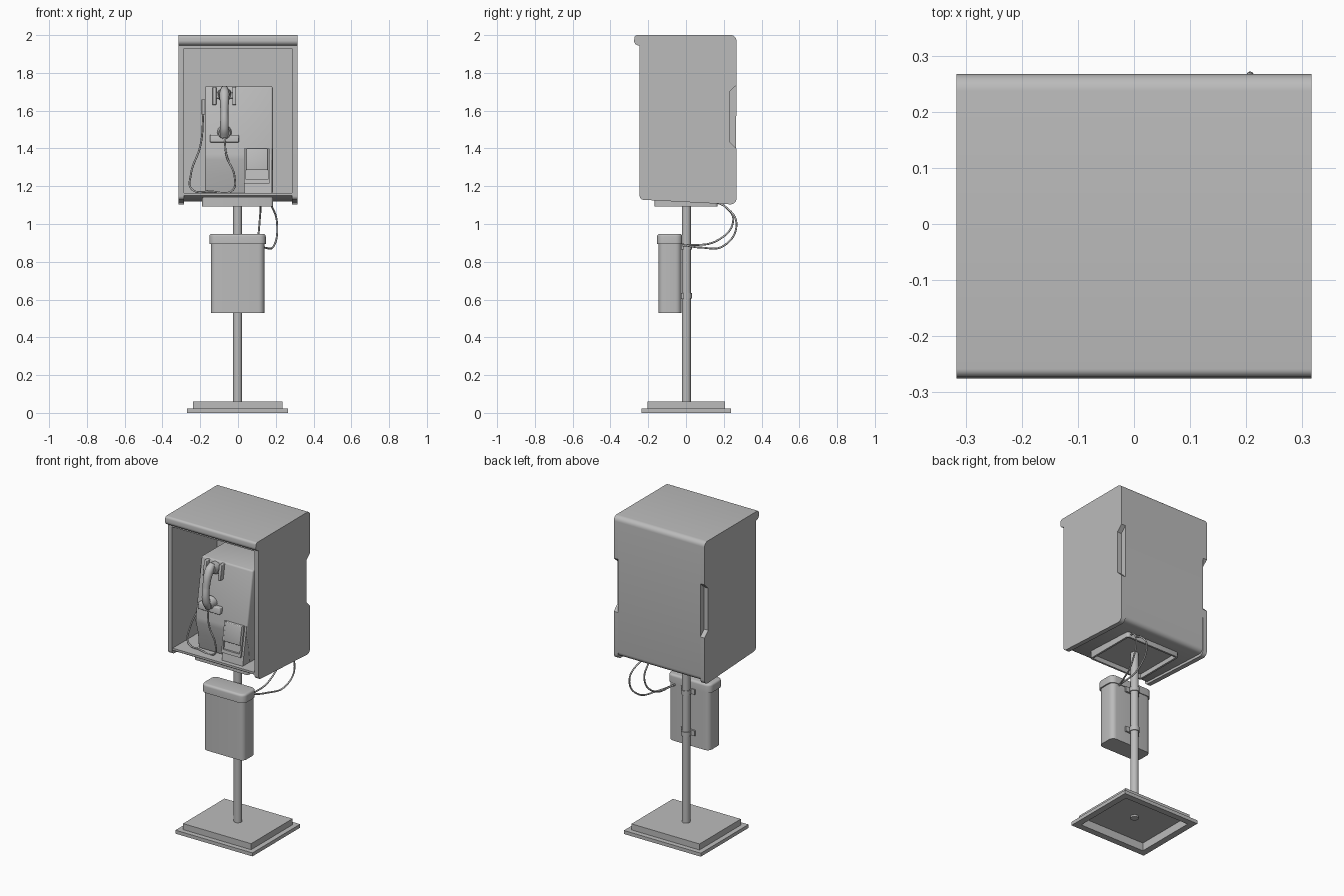
import bpy
import bmesh
import math
from mathutils import Vector

cube = bpy.data.objects.get("Cube")
if cube:
    bpy.data.objects.remove(cube, do_unlink=True)

grey = bpy.data.materials.new("plain_grey")
grey.use_nodes = True
grey.diffuse_color = (0.5, 0.5, 0.5, 1)
grey.node_tree.nodes["Principled BSDF"].inputs["Base Color"].default_value = (0.5, 0.5, 0.5, 1)


def finish(bm, name):
    bmesh.ops.recalc_face_normals(bm, faces=bm.faces)
    mesh = bpy.data.meshes.new(name)
    bm.to_mesh(mesh)
    bm.free()
    mesh.materials.append(grey)
    ob = bpy.data.objects.new(name, mesh)
    bpy.context.collection.objects.link(ob)
    bpy.ops.object.select_all(action='DESELECT')
    ob.select_set(True)
    bpy.context.view_layer.objects.active = ob
    bpy.ops.object.shade_smooth_by_angle(angle=math.radians(35))
    return ob


def prism(name, profile, x0, x1, bevel=0):
    """Side profile of (y, z) points extruded along x."""
    bm = bmesh.new()
    face = bm.faces.new([bm.verts.new((x0, y, z)) for y, z in profile])
    new = bmesh.ops.extrude_face_region(bm, geom=[face])["geom"]
    bmesh.ops.translate(bm, vec=(x1 - x0, 0, 0),
                        verts=[v for v in new if isinstance(v, bmesh.types.BMVert)])
    bmesh.ops.recalc_face_normals(bm, faces=bm.faces)
    if bevel:
        edges = [e for e in bm.edges if e.calc_face_angle(0) > 0.6]
        bmesh.ops.bevel(bm, geom=edges, offset=bevel, segments=3, profile=0.5, affect='EDGES')
    return finish(bm, name)


def box_mesh(lo, hi):
    bm = bmesh.new()
    bmesh.ops.create_cube(bm, size=1)
    for v in bm.verts:
        v.co = Vector([lo[i] if v.co[i] < 0 else hi[i] for i in range(3)])
    return bm


def box(name, lo, hi, round_edges=0, top_edges=0):
    """Box with rounded upright edges and optionally a rounded top rim."""
    bm = box_mesh(lo, hi)
    if round_edges:
        edges = [e for e in bm.edges if abs(e.verts[0].co.z - e.verts[1].co.z) > 1e-4]
        bmesh.ops.bevel(bm, geom=edges, offset=round_edges, segments=5, profile=0.5, affect='EDGES')
    if top_edges:
        edges = [e for e in bm.edges if all(abs(v.co.z - hi[2]) < 1e-4 for v in e.verts)]
        bmesh.ops.bevel(bm, geom=edges, offset=top_edges, segments=4, profile=0.5, affect='EDGES')
    return finish(bm, name)


def raise_face(bm, up, inset, height):
    """Inset the flat top or bottom face and push it upward."""
    face = max(bm.faces, key=lambda f: f.calc_center_median().z * up)
    bmesh.ops.inset_region(bm, faces=[face], thickness=inset)
    new = bmesh.ops.extrude_face_region(bm, geom=[face])["geom"]
    bmesh.ops.delete(bm, geom=[face], context='FACES_ONLY')
    bmesh.ops.translate(bm, vec=(0, 0, height),
                        verts=[v for v in new if isinstance(v, bmesh.types.BMVert)])


def cylinder(name, start, end, r0, r1=None, sides=24):
    bm = bmesh.new()
    start, end = Vector(start), Vector(end)
    axis = end - start
    bmesh.ops.create_cone(bm, cap_ends=True, segments=sides, radius1=r0,
                          radius2=r0 if r1 is None else r1, depth=axis.length)
    bmesh.ops.rotate(bm, verts=bm.verts, matrix=axis.to_track_quat('Z', 'Y').to_matrix())
    bmesh.ops.translate(bm, verts=bm.verts, vec=(start + end) / 2)
    return finish(bm, name)


def cable(name, points, radius, widths=None):
    curve = bpy.data.curves.new(name, 'CURVE')
    curve.dimensions = '3D'
    curve.bevel_depth = radius
    curve.bevel_resolution = 3
    curve.use_fill_caps = True
    spline = curve.splines.new('BEZIER')
    spline.bezier_points.add(len(points) - 1)
    for i, p in enumerate(points):
        bp = spline.bezier_points[i]
        bp.co = p
        bp.handle_left_type = bp.handle_right_type = 'AUTO'
        bp.radius = widths[i] if widths else 1
    curve.materials.append(grey)
    ob = bpy.data.objects.new(name, curve)
    bpy.context.collection.objects.link(ob)


def arc(cy, cz, r, a0, a1, n=6):
    return [(cy + r * math.cos(math.radians(a0 + (a1 - a0) * i / n)),
             cz + r * math.sin(math.radians(a0 + (a1 - a0) * i / n))) for i in range(n + 1)]


# Cabinet: rounded hood lip shared by the wrap and the side panels
hood = [(-0.245, 1.945)] + arc(-0.25, 1.97, 0.025, 260, 180) + arc(-0.258, 1.985, 0.015, 180, 90)
hood += arc(0.237, 1.97, 0.03, 90, 0)
wrap = hood + arc(0.235, 1.15, 0.03, 0, -90) + [(-0.225, 1.142), (-0.24, 1.152), (-0.24, 1.165),
                                               (0.2, 1.165), (0.2, 1.93), (-0.245, 1.93)]
prism("cabinet_wrap", wrap, -0.287, 0.287)
notch = [(0.267, 1.735), (0.23, 1.70), (0.23, 1.435), (0.267, 1.40)]
side = hood + notch + arc(0.237, 1.134, 0.03, 0, -90) + arc(-0.225, 1.148, 0.02, 270, 180)
for s, label in ((-1, "right"), (1, "left")):
    prism(label + "_side_panel", side, s * 0.287, s * 0.316)

# Mounting tray under the cabinet
bm = box_mesh((-0.19, -0.167, 1.092), (0.186, 0.167, 1.14))
upright = [e for e in bm.edges if abs(e.verts[0].co.z - e.verts[1].co.z) > 0.01]
bmesh.ops.bevel(bm, geom=upright, offset=0.015, segments=3, profile=0.5, affect='EDGES')
raise_face(bm, -1, 0.012, 0.028)
finish(bm, "mounting_tray")

# Pole and stepped hollow base
cylinder("pole", (-0.002, 0.002, 0.04), (-0.002, 0.002, 1.13), 0.024)
bm = box_mesh((-0.27, -0.236, 0), (0.266, 0.238, 0.022))
raise_face(bm, 1, 0.044, 0.038)
raise_face(bm, -1, 0.056, 0.05)
finish(bm, "base")

# Storage box with its lid and clamps
box("storage_box", (-0.143, -0.145, 0.53), (0.139, -0.025, 0.91), 0.03)
box("storage_lid", (-0.152, -0.153, 0.895), (0.147, -0.02, 0.948), 0.035, 0.014)
for i, z in enumerate((0.62, 0.88)):
    box(f"clamp_plate_{i}", (-0.05, -0.03, z - 0.016), (0.046, -0.014, z + 0.016))
    cylinder(f"clamp_ring_{i}", (-0.002, 0.002, z - 0.014), (-0.002, 0.002, z + 0.014), 0.029)

# Loose cables behind the pole
cable("inner_cable", [(0.12, 0.15, 1.12), (0.12, 0.21, 1.09), (0.115, 0.25, 1.02),
                      (0.105, 0.17, 0.915), (0.095, -0.02, 0.885)], 0.005)
cable("outer_cable", [(0.15, 0.14, 1.12), (0.18, 0.21, 1.09), (0.207, 0.267, 1.0),
                      (0.19, 0.2, 0.885), (0.14, 0.08, 0.875), (0.09, -0.02, 0.89)], 0.005)


# Telephone body: sloping front, tucked under on the handset side
def front(z):
    return -0.115 - 0.171 * (1.73 - z)


body = [(0.205, 1.73), (front(1.73), 1.73), (front(1.37), 1.37), (-0.178, 1.34),
        (-0.155, 1.26), (-0.145, 1.16), (0.205, 1.16)]
prism("phone_body", body, -0.175, 0.184, 0.01)
prism("phone_lower_front", [(front(1.40), 1.40), (front(1.163), 1.163), (-0.1, 1.163), (-0.1, 1.40)],
      0.035, 0.181)


def slope_plate(name, x0, x1, z0, z1, out, bevel=0):
    prism(name, [(front(z1) - out, z1), (front(z0) - out, z0),
                 (front(z0) + 0.02, z0), (front(z1) + 0.02, z1)], x0, x1, bevel)


# Coin return: frame rails, flap and tray lip
for i, x in enumerate((0.033, 0.158)):
    slope_plate(f"coin_rail_{i}", x, x + 0.01, 1.215, 1.40, 0.012)
slope_plate("coin_flap", 0.043, 0.158, 1.285, 1.40, 0.016, 0.004)
slope_plate("coin_tray", 0.043, 0.158, 1.215, 1.235, 0.012)

# Handset cradle
slope_plate("upper_cradle", -0.135, -0.01, 1.665, 1.695, 0.018, 0.004)
for i, x in enumerate((-0.135, -0.03)):
    slope_plate(f"upper_hook_{i}", x, x + 0.02, 1.63, 1.725, 0.03, 0.004)
slope_plate("lower_cradle", -0.148, 0.005, 1.432, 1.472, 0.026, 0.005)

# Handset
hx = -0.072
cylinder("earpiece", (hx, front(1.69), 1.685), (hx, front(1.69) - 0.045, 1.695), 0.038, 0.03)
cylinder("mouthpiece", (hx, front(1.48), 1.485), (hx, front(1.48) - 0.045, 1.48), 0.038, 0.03)
cable("handset_grip", [(hx, -0.15, 1.715), (hx, -0.182, 1.69), (hx, -0.214, 1.59),
                       (hx, -0.215, 1.51), (hx, -0.19, 1.465)], 0.023, [0.9, 1.15, 0.9, 1.0, 1.0])

# Cord outlet and hanging cord
box("cord_outlet", (-0.192, -0.11, 1.58), (-0.17, -0.06, 1.66), 0.006)
cable("handset_cord", [(-0.183, -0.085, 1.59), (-0.198, -0.09, 1.42), (-0.25, -0.12, 1.26),
                       (-0.245, -0.15, 1.185), (-0.14, -0.18, 1.172), (-0.03, -0.19, 1.178),
                       (-0.018, -0.2, 1.25), (-0.06, -0.205, 1.36), (hx, -0.195, 1.465)], 0.005)
